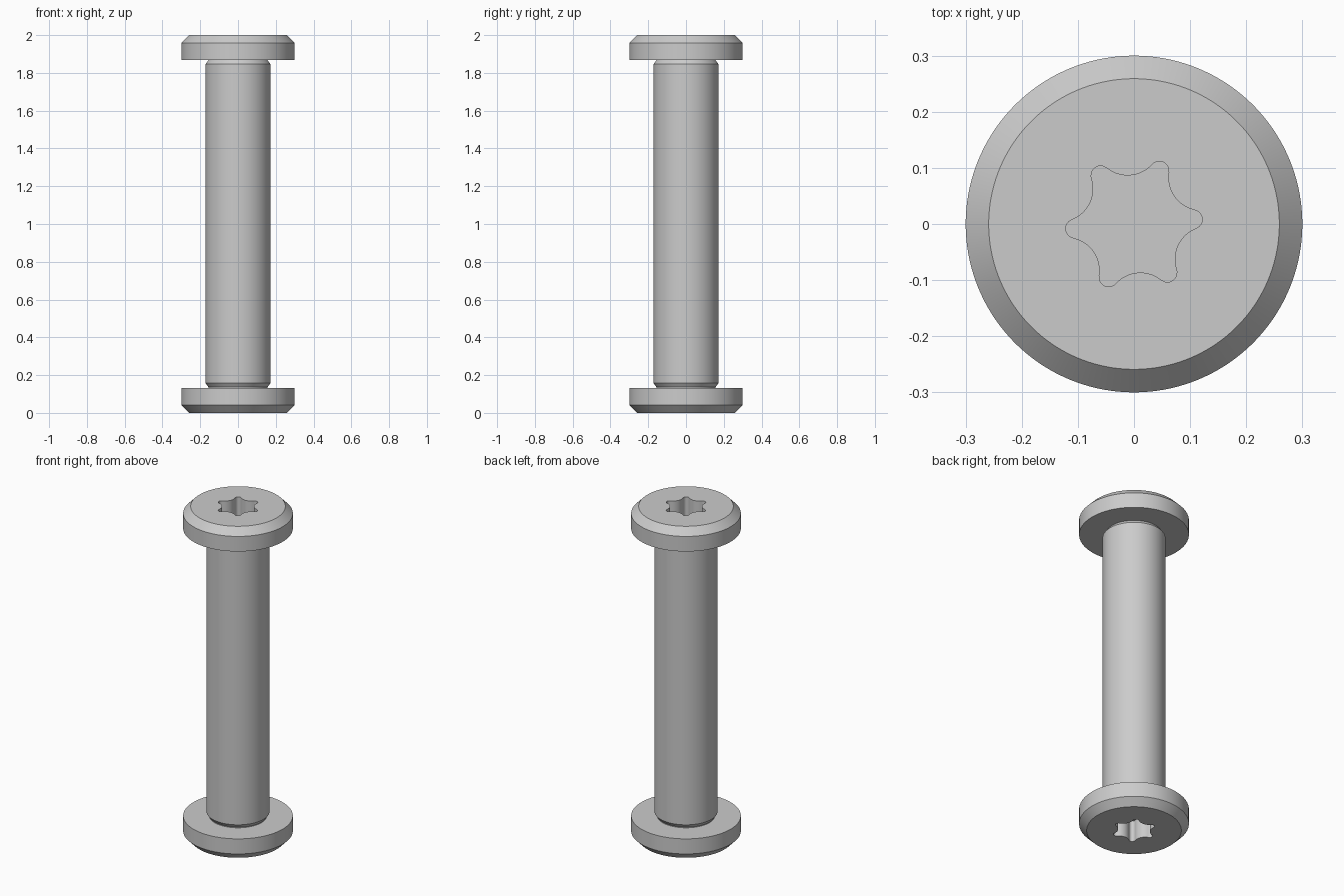
import bpy, bmesh, math

cube = bpy.data.objects.get("Cube")
if cube:
    bpy.data.objects.remove(cube)

SIDES = 180

steel = bpy.data.materials.new("light grey steel")
steel.use_nodes = True
grey = (0.6, 0.6, 0.6, 1)
steel.diffuse_color = grey
steel.node_tree.nodes["Principled BSDF"].inputs["Base Color"].default_value = grey


def star_radius(angle):
    """Six-lobed socket outline made of tangent lobe and valley arcs."""
    lobe, lobe_r, valley = 0.105, 0.017, 0.087
    step = math.pi / 3
    a = abs((angle - math.radians(4.5) + step / 2) % step - step / 2)
    inner = valley - lobe_r
    centre = (lobe**2 - inner**2) / (2 * (lobe * math.cos(step / 2) - inner))
    arc = centre - valley
    # Angle at which the two arcs touch
    dx, dy = centre * math.cos(step / 2) - lobe, centre * math.sin(step / 2)
    k = lobe_r / math.hypot(dx, dy)
    if a < math.atan2(dy * k, lobe + dx * k):
        return lobe * math.cos(a) + math.sqrt(lobe_r**2 - (lobe * math.sin(a))**2)
    b = step / 2 - a
    return centre * math.cos(b) - math.sqrt(arc**2 - (centre * math.sin(b))**2)


def stack(name, rings):
    """Skin a closed solid through rings of (radius or outline function, height)."""
    bm = bmesh.new()
    loops = []
    for radius, z in rings:
        loop = []
        for i in range(SIDES):
            t = math.tau * i / SIDES
            r = radius(t) if callable(radius) else radius
            loop.append(bm.verts.new((r * math.cos(t), r * math.sin(t), z)))
        loops.append(loop)
    for low, high in zip(loops, loops[1:]):
        for i in range(SIDES):
            j = (i + 1) % SIDES
            bm.faces.new((low[i], low[j], high[j], high[i]))
    bm.faces.new(loops[0])
    bm.faces.new(loops[-1])
    bmesh.ops.recalc_face_normals(bm, faces=bm.faces)
    mesh = bpy.data.meshes.new(name)
    bm.to_mesh(mesh)
    bm.free()
    mesh.materials.append(steel)
    obj = bpy.data.objects.new(name, mesh)
    bpy.context.collection.objects.link(obj)
    return obj


# Shaft with chamfered ends
shaft = stack("shaft", [(0.157, 0.13), (0.157, 0.137), (0.172, 0.158),
                        (0.172, 1.846), (0.157, 1.867), (0.157, 1.869)])

# Chamfered head with a star socket
upper_head = stack("upper_head", [(0.3, 1.867), (0.3, 1.958), (0.259, 2.0),
                                  (star_radius, 2.0), (star_radius, 1.872)])

# Same head turned over at the foot
lower_head = upper_head.copy()
lower_head.data = upper_head.data.copy()
lower_head.name = "lower_head"
lower_head.rotation_euler.x = math.pi
lower_head.location.z = 2
bpy.context.collection.objects.link(lower_head)

# Smooth round walls, crisp rims
bpy.ops.object.select_all(action='DESELECT')
for obj in (shaft, upper_head, lower_head):
    obj.select_set(True)
bpy.context.view_layer.objects.active = shaft
bpy.ops.object.shade_smooth_by_angle(angle=math.radians(30))
